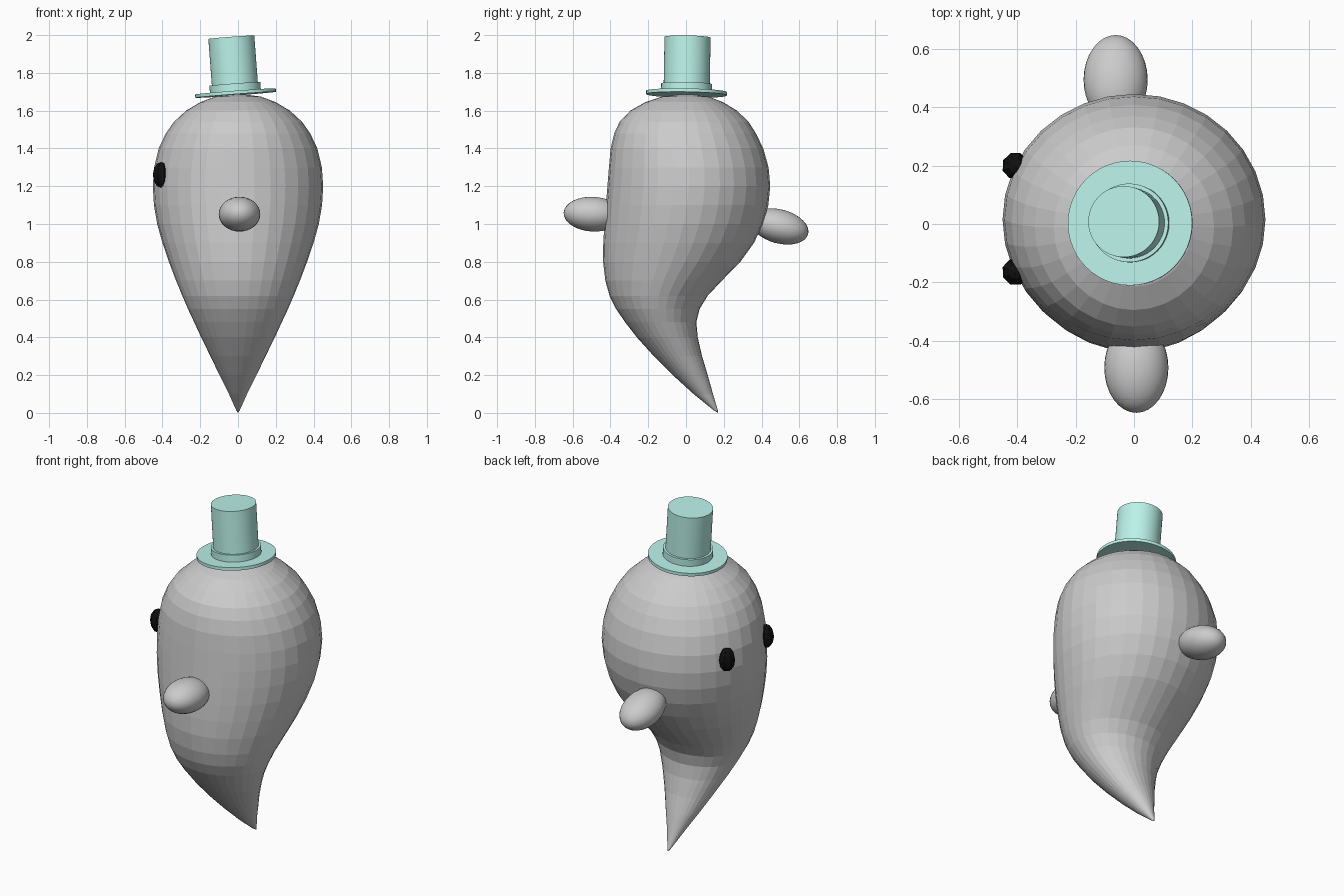
import bpy, bmesh
from math import sin, cos, pi, radians
from mathutils import Vector, Matrix

if "Cube" in bpy.data.objects:
    bpy.data.objects.remove(bpy.data.objects["Cube"])


def material(name, color):
    m = bpy.data.materials.new(name)
    m.diffuse_color = (*color, 1)
    m.use_nodes = True
    m.node_tree.nodes["Principled BSDF"].inputs["Base Color"].default_value = m.diffuse_color
    return m


mint = material("mint", (0.5, 0.9, 0.82))
black = material("black", (0.005, 0.005, 0.005))


def add_mesh(name, bm, mat=None):
    bmesh.ops.recalc_face_normals(bm, faces=bm.faces)
    mesh = bpy.data.meshes.new(name)
    bm.to_mesh(mesh)
    bm.free()
    obj = bpy.data.objects.new(name, mesh)
    bpy.context.collection.objects.link(obj)
    if mat:
        mesh.materials.append(mat)
    return obj


def smooth(obj):
    bpy.ops.object.select_all(action='DESELECT')
    obj.select_set(True)
    bpy.context.view_layer.objects.active = obj
    bpy.ops.object.shade_smooth_by_angle(angle=radians(35))


def ellipsoid(name, center, radii, rot, segs, rings, mat=None):
    bm = bmesh.new()
    bmesh.ops.create_uvsphere(bm, u_segments=segs, v_segments=rings, radius=1)
    bm.transform(Matrix.Translation(center) @ rot @ Matrix.Diagonal((*radii, 1)))
    return add_mesh(name, bm, mat)


# Body: elliptical rings (height, half width in x, front y, back y), curling to a tail
profile = [
    (0.015, 0.010, 0.145, 0.168), (0.10, 0.048, 0.04, 0.143), (0.20, 0.098, -0.070, 0.115),
    (0.30, 0.146, -0.170, 0.085), (0.40, 0.195, -0.260, 0.062), (0.48, 0.232, -0.322, 0.055),
    (0.55, 0.265, -0.370, 0.072), (0.62, 0.295, -0.405, 0.115), (0.70, 0.328, -0.427, 0.190),
    (0.80, 0.366, -0.439, 0.288), (0.90, 0.400, -0.438, 0.360), (1.00, 0.428, -0.432, 0.408),
    (1.10, 0.445, -0.424, 0.436), (1.20, 0.451, -0.416, 0.446), (1.30, 0.444, -0.408, 0.437),
    (1.40, 0.420, -0.399, 0.409), (1.48, 0.382, -0.380, 0.370), (1.54, 0.340, -0.352, 0.332),
    (1.60, 0.275, -0.295, 0.270), (1.645, 0.200, -0.215, 0.196), (1.675, 0.120, -0.125, 0.118),
]
bm = bmesh.new()
N = 32
rings = []
for z, w, y0, y1 in profile:
    rings.append([bm.verts.new((w * cos(2 * pi * i / N),
                                (y0 + y1) / 2 + (y1 - y0) / 2 * sin(2 * pi * i / N), z))
                  for i in range(N)])
for a, b in zip(rings, rings[1:]):
    for i in range(N):
        j = (i + 1) % N
        bm.faces.new((a[i], a[j], b[j], b[i]))
for ring, tip in ((rings[0], (0, 0.17, 0)), (rings[-1], (0, 0, 1.69))):
    v = bm.verts.new(tip)
    for i in range(N):
        bm.faces.new((ring[i], ring[(i + 1) % N], v))
add_mesh("body", bm)

# Arms: stubby ellipsoids on either side
smooth(ellipsoid("front_arm", (0.008, -0.493, 1.052), (0.11, 0.155, 0.092),
                 Matrix.Rotation(radians(-3), 4, 'X'), 32, 16))
smooth(ellipsoid("back_arm", (-0.063, 0.495, 0.987), (0.11, 0.157, 0.09),
                 Matrix.Rotation(radians(-15), 4, 'X'), 32, 16))

# Eyes: low-poly flattened beads on the face side
for name, y, turn in (("back_eye", 0.2, -24), ("front_eye", -0.165, 24)):
    ellipsoid(name, (-0.408, y, 1.26), (0.045, 0.047, 0.068),
              Matrix.Rotation(radians(turn), 4, 'Z'), 8, 6, black)

# Hat: brim, band and crown stacked along one tilted axis
tilt = (Matrix.Translation((-0.013, 0.003, 1.692))
        @ Matrix.Rotation(radians(-4.3), 4, 'Y') @ Matrix.Rotation(radians(-1), 4, 'X'))
for name, r, z0, z1 in (("hat_brim", 0.214, -0.008, 0.01), ("hat_band", 0.135, 0.0, 0.05),
                        ("hat_crown", 0.122, 0.0, 0.298)):
    bm = bmesh.new()
    bmesh.ops.create_cone(bm, cap_ends=True, segments=48, radius1=r, radius2=r, depth=z1 - z0)
    bm.transform(tilt @ Matrix.Translation((0, 0, (z0 + z1) / 2)))
    smooth(add_mesh(name, bm, mint))
